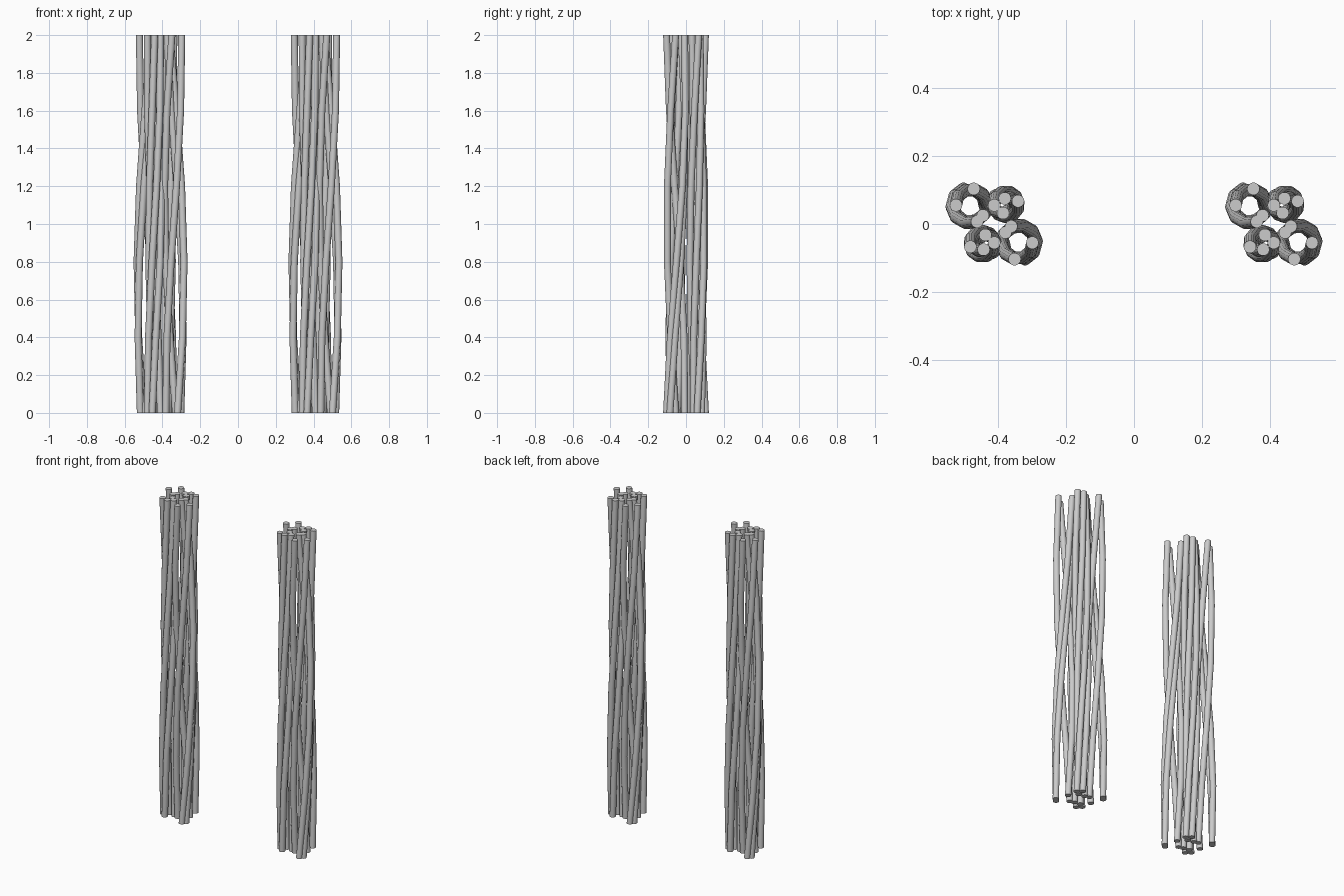
import bpy, bmesh
from math import sin, cos, pi, atan2, hypot
from mathutils import Vector

if "Cube" in bpy.data.objects:
    bpy.data.objects.remove(bpy.data.objects["Cube"])

HEIGHT, ROD_R, SIDES, STEPS = 2.0, 0.0185, 14, 5
TURN = pi            # twist of each strand group over the full height
BUNDLE_X = 0.41

# Strand groups: centre, then (x, y, swell) offsets of the strand tops
GROUPS = [
    ((-0.07, 0.055), [(0.01, 0.048, 0), (-0.042, 0.0, 0.1),
                      (0.037, -0.03, 0.05), (0.02, -0.048, 0.05)]),
    ((0.035, 0.057), [(-0.035, -0.002, 0.1), (-0.004, 0.018, 0.5),
                      (0.035, 0.01, 0), (-0.009, -0.025, 0.6)]),
]


def strand_path(centre, dx, dy, swell):
    """Points of one strand winding about its group centre."""
    r, a = hypot(dx, dy), atan2(dy, dx)
    pts = []
    for i in range(STEPS + 1):
        t = i / STEPS
        ang = a - TURN * (1 - t)
        rad = r * (1 + swell * sin(pi * t))
        pts.append(Vector((centre[0] + rad * cos(ang),
                           centre[1] + rad * sin(ang), HEIGHT * t)))
    return pts


def add_rod(bm, pts):
    """Round rod with level, closed ends."""
    rings = [[bm.verts.new(p + Vector((ROD_R * cos(2 * pi * k / SIDES),
                                       ROD_R * sin(2 * pi * k / SIDES), 0)))
              for k in range(SIDES)] for p in pts]
    for lo, hi in zip(rings, rings[1:]):
        for k in range(SIDES):
            n = (k + 1) % SIDES
            bm.faces.new((lo[k], lo[n], hi[n], hi[k]))
    bm.faces.new(rings[0][::-1])
    bm.faces.new(rings[-1])


# Bundle mesh: each strand and its half-turn copy
bm = bmesh.new()
for centre, strands in GROUPS:
    for s in strands:
        path = strand_path(centre, *s)
        add_rod(bm, path)
        add_rod(bm, [Vector((-p.x, -p.y, p.z)) for p in path])
mesh = bpy.data.meshes.new("twisted_bundle")
bm.to_mesh(mesh)
bm.free()

# Left and right bundles share the mesh
for name, x in (("left_bundle", -BUNDLE_X), ("right_bundle", BUNDLE_X)):
    ob = bpy.data.objects.new(name, mesh)
    ob.location.x = x
    bpy.context.collection.objects.link(ob)
    ob.select_set(True)
    bpy.context.view_layer.objects.active = ob
bpy.ops.object.shade_smooth_by_angle()
